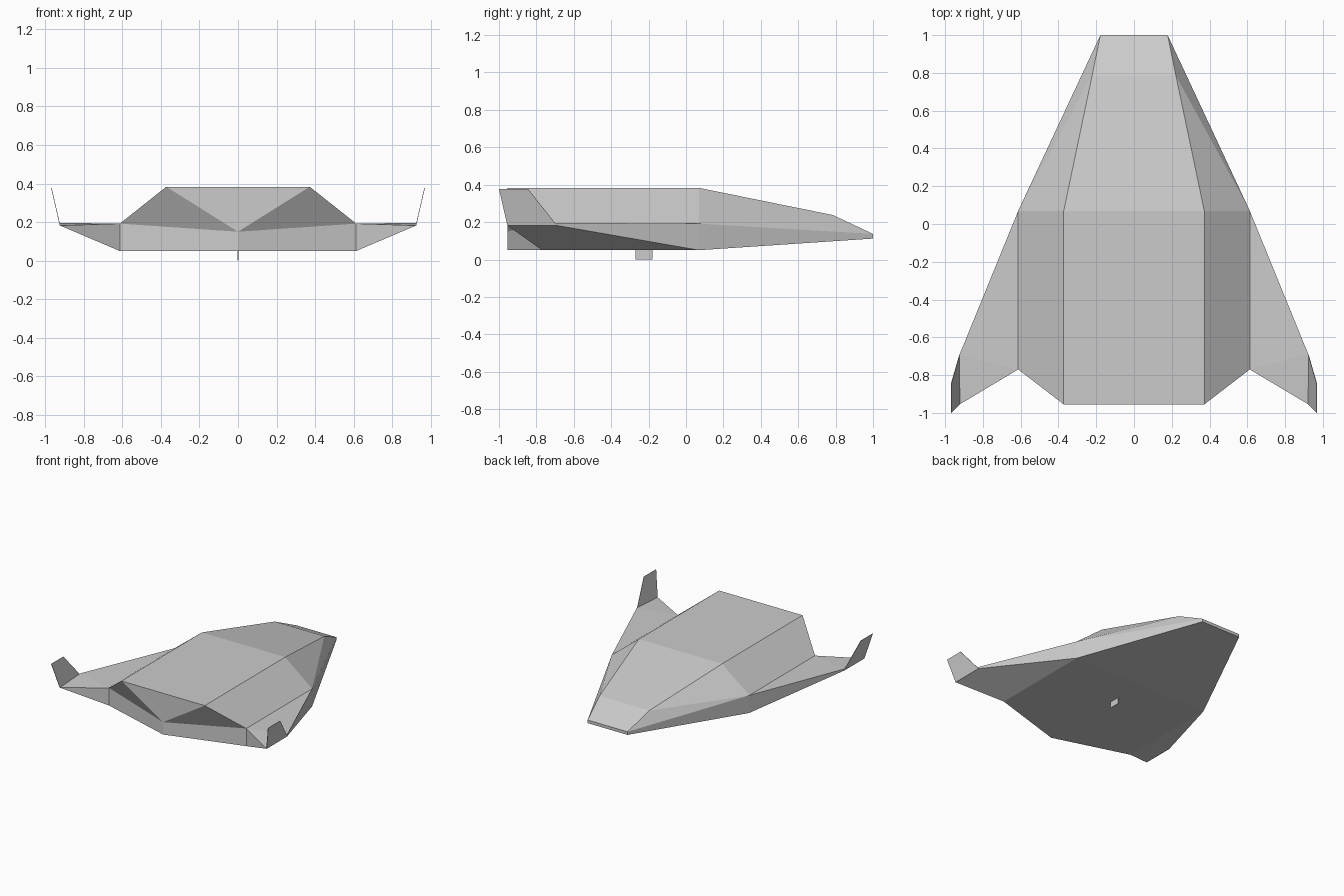
import bpy, bmesh

if "Cube" in bpy.data.objects:
    bpy.data.objects.remove(bpy.data.objects["Cube"])


def panels(name, points, faces, mirror=True, thick=0):
    """Flat panels between named points, mirrored across x = 0."""
    mesh = bpy.data.meshes.new(name)
    bm = bmesh.new()
    verts = {}
    for face in faces:
        for key in face.split():
            if key not in verts:
                verts[key] = bm.verts.new(points[key])
        bm.faces.new([verts[k] for k in face.split()])
    bmesh.ops.recalc_face_normals(bm, faces=bm.faces[:])
    bm.to_mesh(mesh)
    bm.free()
    obj = bpy.data.objects.new(name, mesh)
    bpy.context.collection.objects.link(obj)
    if thick:
        mod = obj.modifiers.new("Thickness", "SOLIDIFY")
        mod.thickness = thick
        mod.offset = 0
    if mirror:
        obj.modifiers.new("Mirror", "MIRROR")
    return obj


P = {
    # centre line, nose to stern
    "c_nose_low": (0, 1, .112), "c_nose": (0, 1, .137), "c_brow": (0, .785, .238),
    "c_roof": (0, .07, .383), "c_roof_rear": (0, -.955, .383),
    "c_stern": (0, -.955, .15), "c_stern_low": (0, -.955, .05), "c_belly": (0, .07, .05),
    # right side of the hull
    "nose_low": (.178, 1, .112), "nose": (.178, 1, .137), "brow": (.222, .785, .238),
    "roof": (.372, .07, .383), "roof_rear": (.372, -.955, .383),
    "side": (.613, .07, .192), "side_low": (.613, .07, .05),
    "side_rear": (.613, -.77, .192), "side_rear_low": (.613, -.77, .05),
    # wing tip and winglet
    "tip_top": (.923, -.69, .196), "tip": (.923, -.69, .182), "tip_rear": (.923, -.955, .182),
    "fin": (.968, -.845, .378), "fin_rear": (.968, -1, .378),
}

# Faceted hull: roof, sloped sides, nose, belly, recessed stern
panels("hull", P, [
    "c_nose c_brow brow nose",
    "c_brow c_roof roof brow",
    "c_roof c_roof_rear roof_rear roof",
    "nose brow side", "brow roof side",
    "side roof roof_rear side_rear",
    "c_nose nose nose_low c_nose_low",
    "nose side side_low nose_low",
    "c_nose_low nose_low side_low c_belly",
    "c_belly side_low side_rear_low c_stern_low",
    "c_roof_rear c_stern roof_rear", "roof_rear c_stern side_rear",
    "c_stern c_stern_low side_rear_low side_rear",
])

# Tapered wings
panels("wings", P, [
    "side side_rear tip_top", "side_rear tip_rear tip_top",
    "side tip_top tip side_low",
    "side_low tip tip_rear side_rear_low",
    "side_rear side_rear_low tip_rear",
    "tip_top tip_rear tip",
])

# Upright winglets at the wing tips
panels("winglets", P, ["tip tip_rear fin_rear fin"], thick=.003)

# Small blade under the belly
K = {"a": (0, -.27, 0), "b": (0, -.18, 0), "c": (0, -.18, .055), "d": (0, -.27, .055)}
panels("belly_blade", K, ["a b c d"], mirror=False, thick=.004)
